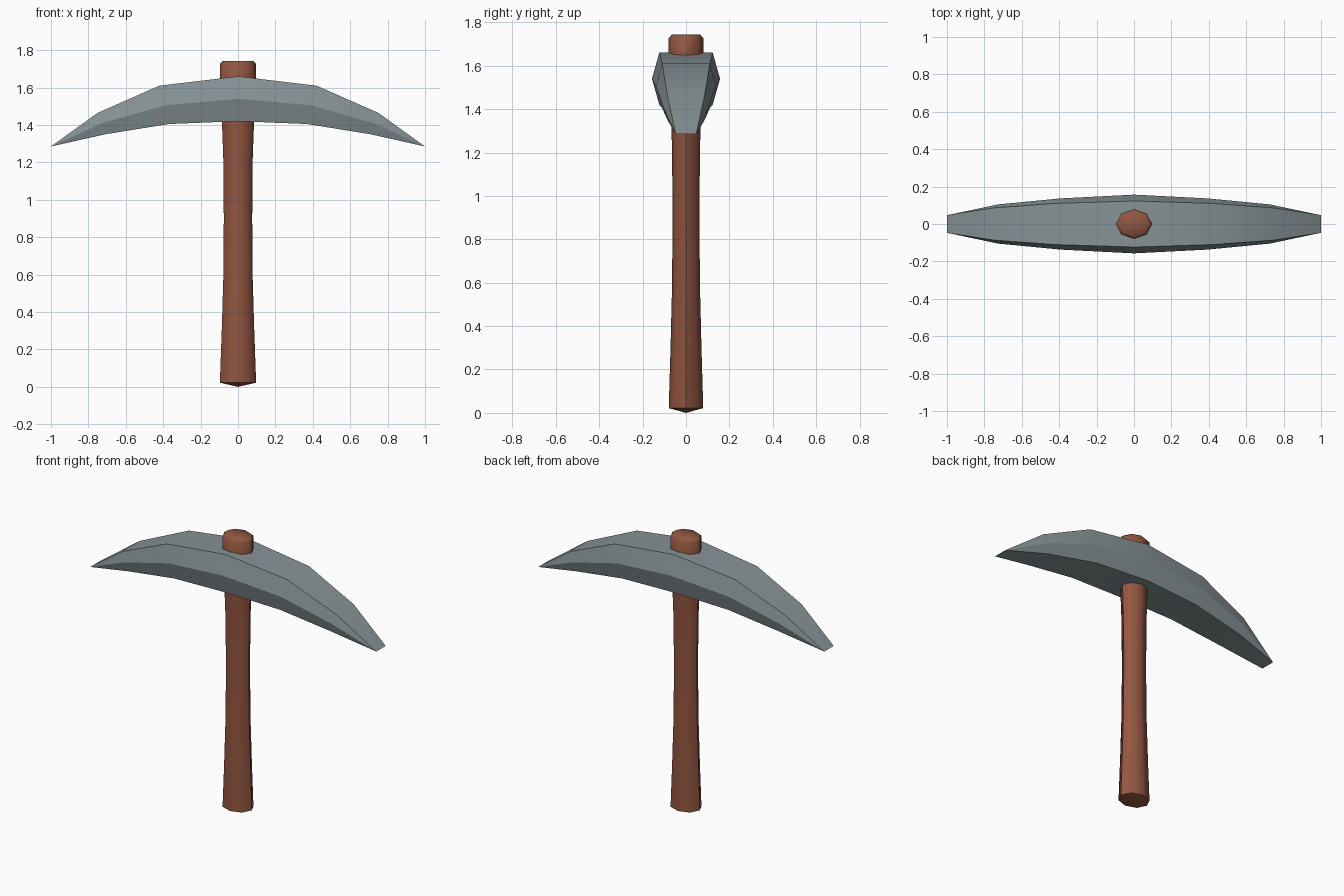
import bpy, bmesh, math

if "Cube" in bpy.data.objects:
    bpy.data.objects.remove(bpy.data.objects["Cube"])


def material(name, rgb):
    m = bpy.data.materials.new(name)
    m.diffuse_color = (*rgb, 1.0)
    m.use_nodes = True
    m.node_tree.nodes["Principled BSDF"].inputs["Base Color"].default_value = m.diffuse_color
    return m


def loft(name, rings, mat, angle, cap_points=None):
    """Bridge equal-sized vertex rings; close each end with a fan or an n-gon."""
    bm = bmesh.new()
    loops = [[bm.verts.new(p) for p in ring] for ring in rings]
    n = len(loops[0])
    for a, b in zip(loops, loops[1:]):
        for i in range(n):
            j = (i + 1) % n
            bm.faces.new((a[i], a[j], b[j], b[i]))
    if cap_points:
        for loop, point in zip((loops[0], loops[-1]), cap_points):
            c = bm.verts.new(point)
            for i in range(n):
                bm.faces.new((loop[i], loop[(i + 1) % n], c))
    bmesh.ops.remove_doubles(bm, verts=bm.verts, dist=0.0005)
    bmesh.ops.recalc_face_normals(bm, faces=bm.faces)
    me = bpy.data.meshes.new(name)
    bm.to_mesh(me)
    bm.free()
    me.materials.append(mat)
    ob = bpy.data.objects.new(name, me)
    bpy.context.collection.objects.link(ob)
    bpy.ops.object.select_all(action='DESELECT')
    ob.select_set(True)
    bpy.context.view_layer.objects.active = ob
    bpy.ops.object.shade_smooth_by_angle(angle=math.radians(angle))
    return ob


wood = material("brown wood", (0.287, 0.093, 0.053))
steel = material("grey steel", (0.242, 0.292, 0.308))

# Handle: tapered oval octagon with a shallow pointed base and chamfered top
profile = [(0.022, 0.097), (0.30, 0.087), (0.60, 0.078), (0.90, 0.076),
           (1.20, 0.078), (1.42, 0.086), (1.62, 0.097), (1.728, 0.097),
           (1.743, 0.080)]
rings = [[(r * math.cos(k * math.pi / 4), 0.82 * r * math.sin(k * math.pi / 4), z)
          for k in range(8)] for z, r in profile]
loft("handle", rings, wood, 50, [(0, 0, 0.0), (0, 0, 1.743)])

# Head: curved hexagonal bar, each station (x, z) for top, ridge and bottom,
# then half widths at the flat faces and at the ridge
half = [
    ((0.00, 1.66), (0.00, 1.54), (0.00, 1.42), 0.123, 0.157),
    ((0.42, 1.61), (0.39, 1.505), (0.37, 1.405), 0.110, 0.137),
    ((0.75, 1.465), (0.725, 1.41), (0.71, 1.35), 0.086, 0.105),
    ((1.00, 1.285), (1.00, 1.285), (1.00, 1.285), 0.047, 0.047),
]


def head_ring(station, side):
    (tx, tz), (mx, mz), (bx, bz), w, rw = station
    return [(side * x, y, z) for x, y, z in (
        (tx, -w, tz), (tx, w, tz), (mx, rw, mz),
        (bx, w, bz), (bx, -w, bz), (mx, -rw, mz))]


stations = [head_ring(s, -1) for s in reversed(half[1:])] + [head_ring(s, 1) for s in half]
loft("pick_head", stations, steel, 25)
